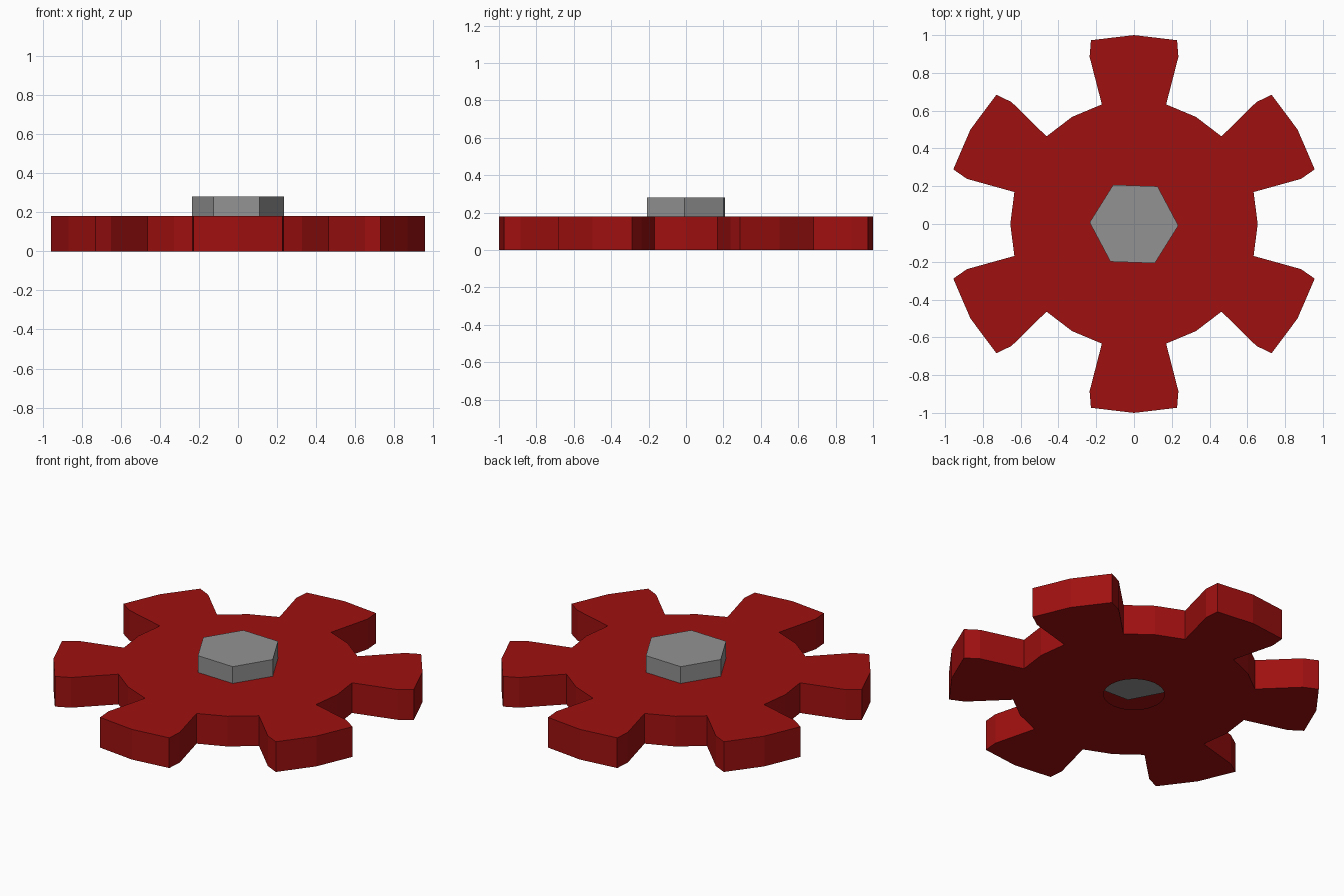
import bpy, bmesh, math
from mathutils import Matrix, Vector

if "Cube" in bpy.data.objects:
    bpy.data.objects.remove(bpy.data.objects["Cube"])


def material(name, rgb):
    m = bpy.data.materials.new(name)
    m.diffuse_color = (*rgb, 1)
    m.use_nodes = True
    m.node_tree.nodes["Principled BSDF"].inputs["Base Color"].default_value = m.diffuse_color
    return m


def finish(bm, name, mat):
    me = bpy.data.meshes.new(name)
    bm.to_mesh(me)
    bm.free()
    ob = bpy.data.objects.new(name, me)
    bpy.context.collection.objects.link(ob)
    me.materials.append(mat)
    return ob


red = material("dark_red", (0.35, 0.005, 0.005))
grey = material("grey", (0.29, 0.29, 0.29))

# Gear outline: one flared tooth and the valley after it, repeated six times
HEIGHT = 0.18
tooth = [(-0.17, 0.633), (-0.235, 0.885), (-0.228, 0.973), (0, 1),
         (0.228, 0.973), (0.235, 0.885), (0.17, 0.633),
         (0.655 * math.sin(math.pi / 6), 0.655 * math.cos(math.pi / 6))]
outline = [Matrix.Rotation(-i * math.pi / 3, 3, 'Z') @ Vector((x, y, 0))
           for i in range(6) for x, y in tooth]

# Gear: hollow shell with a closed top and a round opening underneath
bm = bmesh.new()
low = [bm.verts.new(p) for p in outline]
high = [bm.verts.new(p + Vector((0, 0, HEIGHT))) for p in outline]
hole = [bm.verts.new((0.165 * math.cos(a), 0.165 * math.sin(a), 0))
        for a in (i * math.tau / 32 for i in range(32))]
rim = [bm.edges.new((loop[i - 1], loop[i]))
       for loop in (low, hole) for i in range(len(loop))]
bmesh.ops.triangle_fill(bm, edges=rim, use_beauty=True, normal=(0, 0, -1))
for f in bm.faces:
    if f.normal.z > 0:
        f.normal_flip()
bm.faces.new(high[::-1])
for i in range(len(low)):
    bm.faces.new((low[i - 1], low[i], high[i], high[i - 1]))
bm.normal_update()
finish(bm, "gear", red)

# Hexagonal hub, sunk into the gear
bm = bmesh.new()
bmesh.ops.create_cone(
    bm, cap_ends=True, segments=6, radius1=0.235, radius2=0.235, depth=0.18,
    matrix=Matrix.Translation((0, 0, 0.19)) @ Matrix.Rotation(math.radians(28), 4, 'Z'))
finish(bm, "hex_hub", grey)
